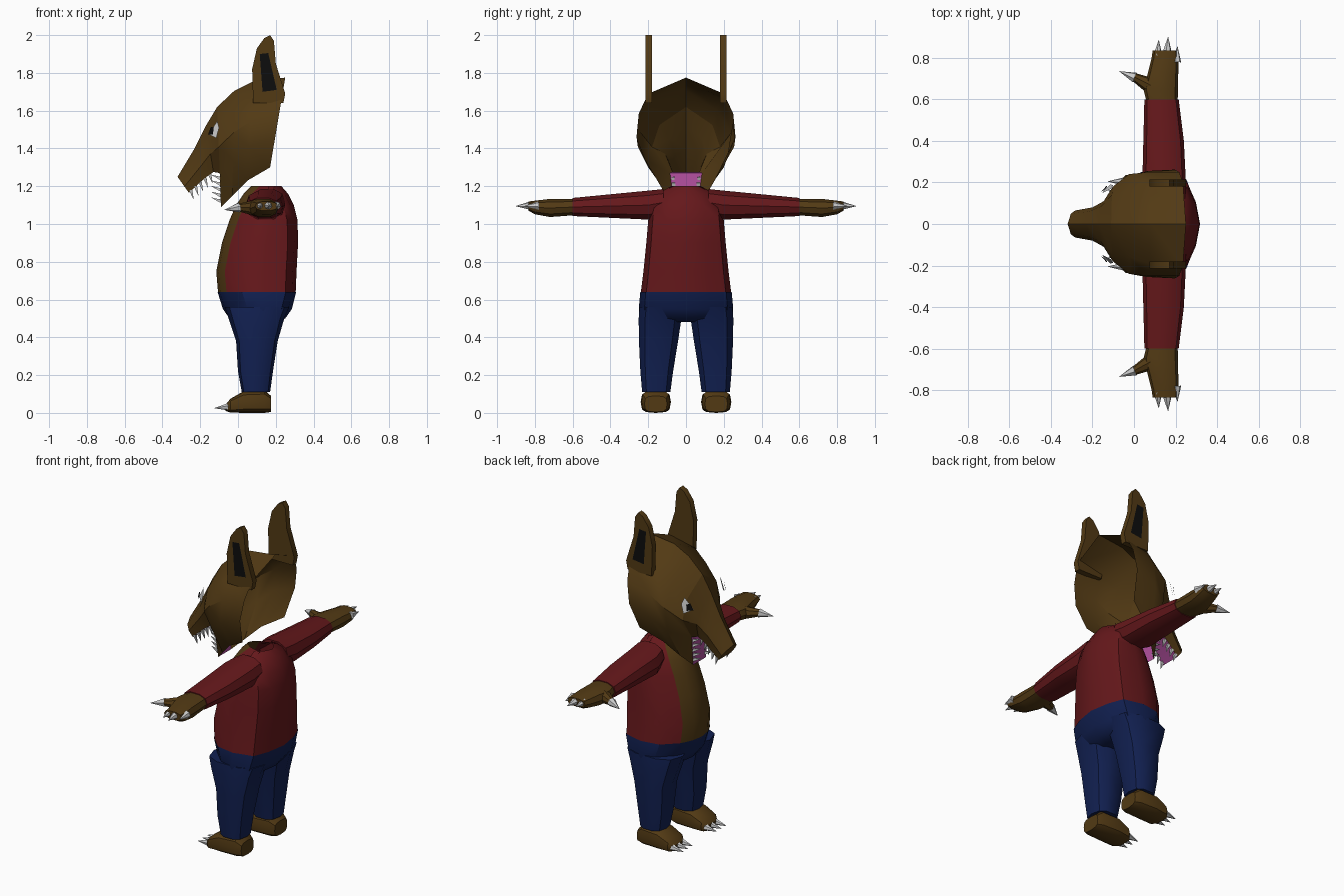
import bpy, bmesh, math
from mathutils import Vector

if "Cube" in bpy.data.objects:
    bpy.data.objects.remove(bpy.data.objects["Cube"])

def material(name, rgb):
    m = bpy.data.materials.new(name)
    m.diffuse_color = (*rgb, 1)
    m.use_nodes = True
    m.node_tree.nodes["Principled BSDF"].inputs["Base Color"].default_value = m.diffuse_color
    return m

FUR = material("fur", (0.085, 0.042, 0.007))
RED = material("red_cloth", (0.13, 0.009, 0.011))
BLUE = material("blue_cloth", (0.006, 0.015, 0.085))
PINK = material("mouth_pink", (0.45, 0.08, 0.35))
BLACK = material("black", (0.004, 0.004, 0.004))

def make(name, verts, faces, mat=None, angle=35):
    me = bpy.data.meshes.new(name)
    me.from_pydata([tuple(v) for v in verts], [], faces)
    bm = bmesh.new()
    bm.from_mesh(me)
    bmesh.ops.remove_doubles(bm, verts=bm.verts, dist=0.0005)
    bmesh.ops.recalc_face_normals(bm, faces=bm.faces)
    bm.to_mesh(me)
    bm.free()
    ob = bpy.data.objects.new(name, me)
    bpy.context.collection.objects.link(ob)
    if mat:
        me.materials.append(mat)
    bpy.ops.object.select_all(action='DESELECT')
    bpy.context.view_layer.objects.active = ob
    ob.select_set(True)
    bpy.ops.object.shade_smooth_by_angle(angle=math.radians(angle))
    return ob

def grid(name, rows, mat, closed=False, caps=(False, False), angle=35):
    """Skin a list of equally long point rows."""
    n = len(rows[0])
    faces = [(i*n+j, i*n+(j+1) % n, (i+1)*n+(j+1) % n, (i+1)*n+j)
             for i in range(len(rows)-1) for j in range(n if closed else n-1)]
    if caps[0]:
        faces.append(tuple(range(n)))
    if caps[1]:
        faces.append(tuple(range((len(rows)-1)*n, len(rows)*n)))
    return make(name, [p for r in rows for p in r], faces, mat, angle)

def tube(name, axis, rows, mat, s=1, n=10, power=0.85, caps=(True, True)):
    """rows: position on axis, then low/high bounds on the other two axes."""
    rings = []
    for pos, a0, a1, b0, b1 in rows:
        ring = []
        for k in range(n):
            c, d = math.cos(2*math.pi*k/n), math.sin(2*math.pi*k/n)
            c, d = (math.copysign(abs(v)**power, v) for v in (c, d))
            a, b = (a0+a1)/2 + (a1-a0)/2*c, (b0+b1)/2 + (b1-b0)/2*d
            p = {'x': (pos, a, b), 'y': (a, pos, b), 'z': (a, b, pos)}[axis]
            ring.append((p[0], s*p[1], p[2]))
        rings.append(ring)
    return grid(name, rings, mat, True, caps)

def spike(name, p, q, r, mat=None, r2=0.0, n=6, s=1):
    p, q = Vector((p[0], s*p[1], p[2])), Vector((q[0], s*q[1], q[2]))
    d = (q-p).normalized()
    u = d.orthogonal().normalized()
    w = d.cross(u)
    ang = [2*math.pi*k/n for k in range(n)]
    rows = [[c + (u*math.cos(a) + w*math.sin(a))*rr for a in ang] for c, rr in ((p, r), (q, max(r2, 0.001)))]
    return grid(name, rows, mat, True, (True, True))

# Head: open-backed shell; stations run from back rim to snout tip
T = (0, 0.18, 0.40, 0.66, 1)
STATIONS = [  # top x,z, bottom x,z, half widths down the side
    (0.25, 1.775, 0.17, 1.30, 0.20, 0.25, 0.262, 0.20),
    (0.08, 1.755, 0.05, 1.23, 0.19, 0.25, 0.255, 0.15),
    (-0.02, 1.705, -0.03, 1.15, 0.16, 0.24, 0.215, 0.105),
    (-0.11, 1.62, -0.09, 1.09, 0.14, 0.18, 0.085, 0.06),
    (-0.17, 1.52, -0.13, 1.275, 0.085, 0.11, 0.07),
    (-0.23, 1.40, -0.18, 1.24, 0.06, 0.08, 0.065),
    (-0.32, 1.25, -0.26, 1.165, 0.05, 0.065, 0.06)]
side = []
for xt, zt, xb, zb, *w in STATIONS:
    ts = T if len(w) == 4 else [t/0.66 for t in T[:4]]
    side.append([(xt+(xb-xt)*t, y, zt+(zb-zt)*t) for t, y in zip(ts, [0]+w)])

def both(half):
    return [(x, -y, z) for x, y, z in half[:0:-1]] + half

grid("head_shell", [both(r) for r in side[:4]], FUR)
grid("snout", [both(r[:4]) for r in side[3:]], FUR, caps=(False, True))
# Mouth lining: palate then inner face of the lower jaw
edge = [r[3] for r in side[:2:-1]] + [side[3][4]]
grid("mouth_lining", [[(x, -y, z), (x, y, z)] for x, y, z in edge], PINK)

EAR = [(0.08, 1.64), (0.075, 1.82), (0.10, 1.93), (0.14, 1.985), (0.17, 2.0),
       (0.19, 1.97), (0.20, 1.85), (0.25, 1.69), (0.24, 1.64)]
EAR_IN = [(0.13, 1.70), (0.115, 1.90), (0.16, 1.905), (0.205, 1.71)]
for s in (1, -1):
    tag = "left" if s < 0 else "right"
    # Ears
    grid("ear_" + tag, [[(x, s*y, z) for x, z in EAR] for y in (0.18, 0.215)], FUR, True, (True, True))
    make("ear_inner_" + tag, [(x, s*0.218, z) for x, z in EAR_IN], [(0, 1, 2, 3)], BLACK)
    # Eyes
    eye = [(-0.155, 0.148, 1.475), (-0.115, 0.19, 1.455), (-0.10, 0.188, 1.51), (-0.11, 0.17, 1.545)]
    make("eye_" + tag, [(x, s*y, z) for x, y, z in eye], [(0, 1, 2, 3)])
    pup = [(-0.155, 0.153, 1.475), (-0.13, 0.18, 1.475), (-0.125, 0.178, 1.51), (-0.14, 0.16, 1.515)]
    make("pupil_" + tag, [(x-0.003, s*(y+0.003), z) for x, y, z in pup], [(0, 1, 2, 3)], BLACK)
    # Teeth
    for k in range(5):
        f = k/4
        x, z = -0.25+0.10*f, 1.18+0.085*f
        spike("upper_tooth", (x, 0.055, z), (x+0.015, 0.053, z-0.05), 0.012, n=4, s=s)
        z = 1.12+0.12*f
        spike("lower_tooth", (-0.09, 0.054+0.015*f, z), (-0.14, 0.052+0.01*f, z+0.02), 0.012, n=4, s=s)
    # Sleeve, hand, thumb and claws
    tube("sleeve_" + tag, 'y', [(0.12, 0.06, 0.25, 1.04, 1.188), (0.20, 0.04, 0.25, 1.02, 1.18),
         (0.40, 0.045, 0.24, 1.03, 1.16), (0.60, 0.05, 0.215, 1.04, 1.14)], RED, s)
    tube("hand_" + tag, 'y', [(0.59, 0.06, 0.21, 1.045, 1.135), (0.65, 0.045, 0.212, 1.04, 1.135),
         (0.72, 0.065, 0.213, 1.035, 1.135), (0.80, 0.085, 0.215, 1.05, 1.125),
         (0.835, 0.09, 0.21, 1.07, 1.12)], FUR, s)
    spike("thumb_" + tag, (0.09, 0.66, 1.085), (0.0, 0.708, 1.087), 0.042, FUR, 0.02, 8, s)
    spike("thumb_claw_" + tag, (0.005, 0.705, 1.087), (-0.07, 0.735, 1.075), 0.026, s=s)
    for x, y in ((0.115, 0.885), (0.16, 0.90), (0.205, 0.855)):
        spike("finger_claw_" + tag, (x, y-0.075, 1.097), (x+0.004, y, 1.095), 0.023, s=s)
    # Trouser leg, foot and toe claws
    tube("trouser_leg_" + tag, 'z', [(0.11, 0.02, 0.17, 0.08, 0.235), (0.22, 0.0, 0.185, 0.065, 0.245),
         (0.38, -0.01, 0.21, 0.038, 0.253), (0.50, -0.05, 0.245, 0.02, 0.255),
         (0.56, -0.07, 0.27, 0.01, 0.25)], BLUE, s, power=0.75)
    tube("foot_" + tag, 'x', [(-0.065, 0.11, 0.21, 0.01, 0.045), (-0.04, 0.085, 0.235, 0.002, 0.075),
         (0.03, 0.08, 0.24, 0, 0.115), (0.14, 0.085, 0.235, 0, 0.12), (0.175, 0.10, 0.22, 0.005, 0.09)],
         FUR, s, n=12, power=0.6)
    for y in (0.115, 0.16, 0.205):
        spike("toe_claw_" + tag, (-0.045, y, 0.033), (-0.125, y, 0.025), 0.021, s=s)

# Torso: open jacket over a fur belly
def half(z, xf, xb, w):
    return [(xf, 0, z), (xf+0.012, w*0.3, z), (xf+0.045, w*0.58, z), (xf+0.13, w*0.92, z),
            (0.58*xb+0.42*xf, w, z), (xb-0.055, w*0.88, z), (xb-0.02, w*0.5, z), (xb, 0, z)]

TORSO = [half(*r) for r in [
    (0.63, -0.105, 0.305, 0.24), (0.75, -0.115, 0.31, 0.225), (0.90, -0.085, 0.318, 0.21),
    (1.02, -0.045, 0.315, 0.20), (1.10, -0.01, 0.295, 0.19), (1.16, 0.03, 0.265, 0.15),
    (1.20, 0.07, 0.23, 0.08)]]
grid("belly", [both(h[:3]) for h in TORSO], FUR)
grid("jacket", [h[2:] + [(x, -y, z) for x, y, z in h[-2:1:-1]] for h in TORSO], RED)
# Trouser seat
HIPS = [half(*r) for r in [(0.64, -0.108, 0.308, 0.242), (0.55, -0.08, 0.285, 0.25),
                           (0.50, -0.045, 0.25, 0.24), (0.48, 0.0, 0.20, 0.18)]]
grid("trouser_seat", [h + [(x, -y, z) for x, y, z in h[-2:0:-1]] for h in HIPS], BLUE, True, (False, True))
